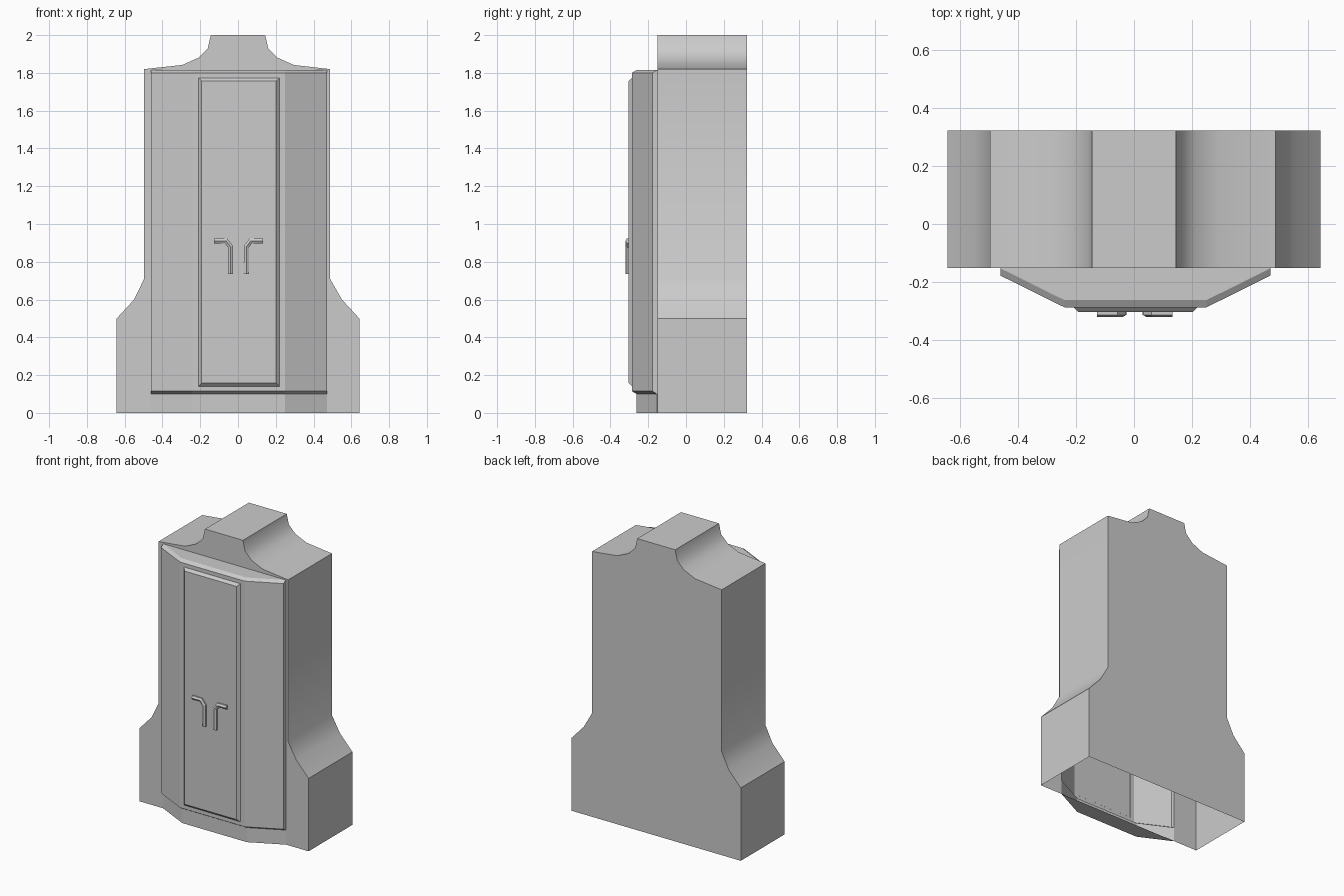
import bpy
import bmesh

cube = bpy.data.objects.get("Cube")
if cube:
    bpy.data.objects.remove(cube)

grey = bpy.data.materials.new("plain_grey")
grey.use_nodes = True
COLOUR = (0.6, 0.6, 0.6, 1)
grey.diffuse_color = COLOUR
grey.node_tree.nodes["Principled BSDF"].inputs["Base Color"].default_value = COLOUR


def finish(name, bm):
    mesh = bpy.data.meshes.new(name)
    bm.to_mesh(mesh)
    bm.free()
    mesh.materials.append(grey)
    obj = bpy.data.objects.new(name, mesh)
    bpy.context.collection.objects.link(obj)
    return obj


def loft(name, rings, closed=True, cap_start=False, cap_end=False):
    """Bridge matching rings of points with quads."""
    bm = bmesh.new()
    loops = [[bm.verts.new(p) for p in ring] for ring in rings]
    count = len(loops[0])
    for low, high in zip(loops, loops[1:]):
        for i in range(count if closed else count - 1):
            j = (i + 1) % count
            bm.faces.new((low[i], low[j], high[j], high[i]))
    if cap_start:
        bm.faces.new(loops[0][::-1])
    if cap_end:
        bm.faces.new(loops[-1])
    return finish(name, bm)


FRONT, BACK = -0.152, 0.323
LEFT, RIGHT = 0.47, -0.46


# Main body: stepped profile, open underneath, with a front doorway
def side_profile(sign, shoulder):
    half = [(0.642, 0), (0.642, 0.5), (0.55, 0.6), (shoulder, 0.71),
            (shoulder, 1.82), (0.295, 1.842), (0.21, 1.88),
            (0.16, 1.93), (0.144, 2)]
    return [(sign * x, z) for x, z in half]


outline = side_profile(1, 0.487) + side_profile(-1, 0.497)[::-1]
bm = bmesh.new()
front = [bm.verts.new((x, FRONT, z)) for x, z in outline]
back = [bm.verts.new((x, BACK, z)) for x, z in outline]
for i in range(len(outline) - 1):
    bm.faces.new((front[i], back[i], back[i + 1], front[i + 1]))
bm.faces.new(back[::-1])
doorway = [bm.verts.new((x, FRONT, z)) for x, z in
           ((RIGHT, 0), (RIGHT, 1.81), (LEFT, 1.81), (LEFT, 0))]
bm.faces.new(front + doorway)
body = finish("main_body", bm)
bpy.ops.object.select_all(action="DESELECT")
body.select_set(True)
bpy.context.view_layer.objects.active = body
bpy.ops.object.shade_smooth_by_angle(angle=0.61)


# Angled plinth and bevelled door, sharing one bay-shaped plan
def bay(z, depth, side_depth):
    return [(RIGHT, FRONT, z), (RIGHT, side_depth, z), (-0.24, depth, z),
            (0.25, depth, z), (LEFT, side_depth, z), (LEFT, FRONT, z)]


loft("plinth", [bay(z, -0.262, FRONT - 0.001) for z in (0, 0.1)],
     closed=False, cap_start=True)
loft("door", [bay(0.1, -0.262, FRONT - 0.001), bay(0.115, -0.287, -0.178),
              bay(1.8, -0.287, -0.178), bay(1.815, -0.262, FRONT - 0.001)],
     closed=False, cap_end=True)


# Raised door panel with sloping edges
def rectangle(inset, y):
    x0, x1, z0, z1 = -0.21 + inset, 0.22 - inset, 0.14 + inset, 1.775 - inset
    return [(x0, y, z0), (x1, y, z0), (x1, y, z1), (x0, y, z1)]


loft("door_panel", [rectangle(0, -0.286), rectangle(0.018, -0.304)], cap_end=True)

# Pair of bent handles
for name, sign in (("left_handle", 1), ("right_handle", -1)):
    curve = bpy.data.curves.new(name, "CURVE")
    curve.dimensions = "3D"
    curve.bevel_depth = 0.016
    curve.bevel_resolution = 1
    curve.use_fill_caps = True
    path = [(0.13, 0.91), (0.065, 0.91), (0.042, 0.88), (0.042, 0.735)]
    spline = curve.splines.new("POLY")
    spline.points.add(len(path) - 1)
    for point, (x, z) in zip(spline.points, path):
        point.co = (sign * x + 0.002, -0.305, z, 1)
    spline.use_smooth = False
    curve.materials.append(grey)
    bpy.context.collection.objects.link(bpy.data.objects.new(name, curve))
